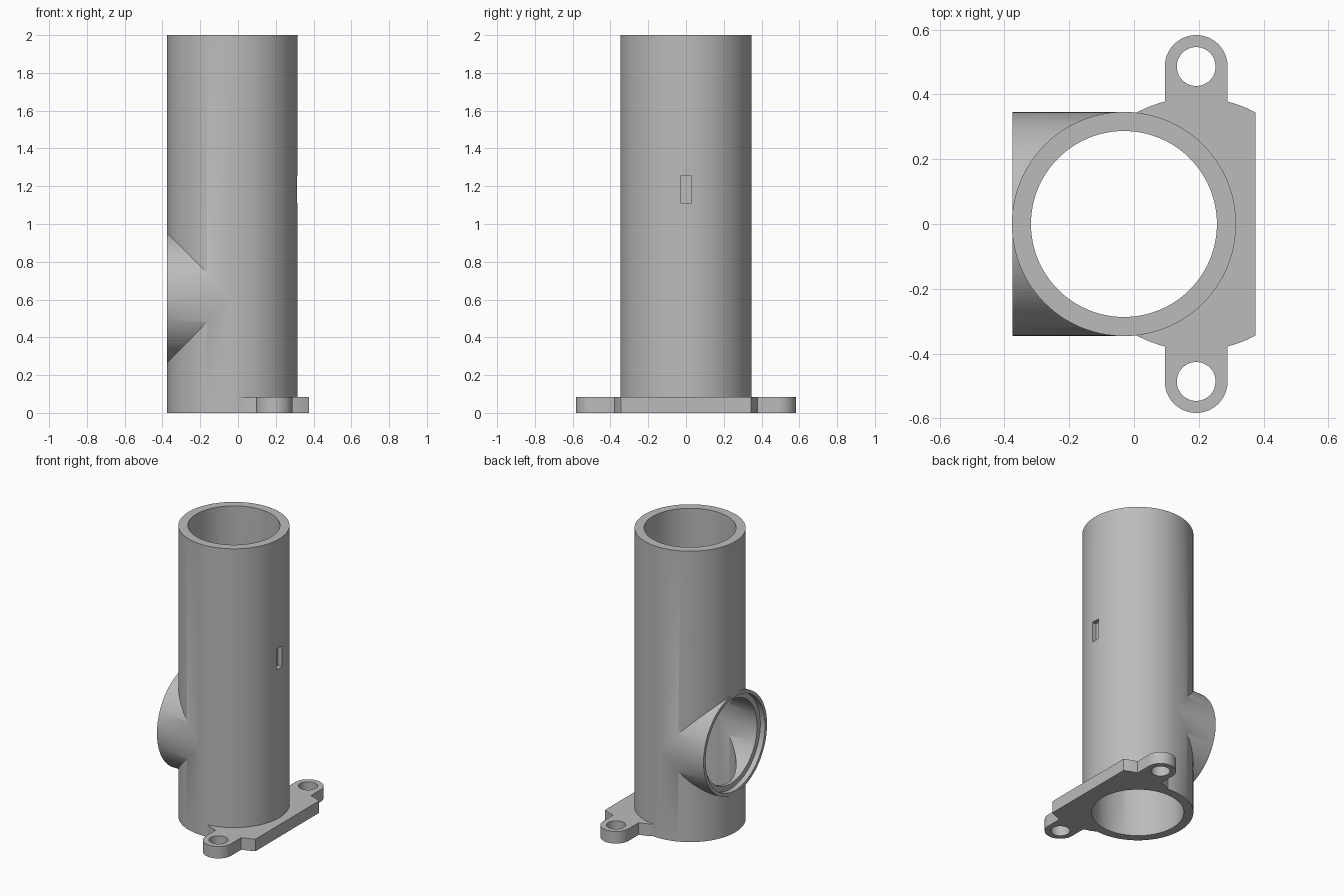
import bpy
import bmesh
from math import pi, sin, cos, acos, asin
from mathutils import Matrix, Vector

if "Cube" in bpy.data.objects:
    bpy.data.objects.remove(bpy.data.objects["Cube"], do_unlink=True)

GREY = (0.5, 0.5, 0.5, 1.0)
mat = bpy.data.materials.new("plain grey")
mat.use_nodes = True
mat.diffuse_color = GREY
mat.node_tree.nodes["Principled BSDF"].inputs["Base Color"].default_value = GREY

TUBE_X, TUBE_R, BORE_R, HEIGHT = -0.031, 0.346, 0.287, 2.0
PORT_Z, PORT_FACE = 0.61, -0.375
LUG_X, LUG_Y, LUG_R, HOLE_R = 0.192, 0.486, 0.097, 0.06
FLANGE_R, FLANGE_EDGE, FLANGE_H = 0.39, 0.375, 0.083


def finish(name, bm):
    bmesh.ops.recalc_face_normals(bm, faces=bm.faces)
    mesh = bpy.data.meshes.new(name)
    bm.to_mesh(mesh)
    bm.free()
    mesh.materials.append(mat)
    obj = bpy.data.objects.new(name, mesh)
    bpy.context.collection.objects.link(obj)
    return obj


def cylinder(name, start, end, radius, segments=128):
    start, end = Vector(start), Vector(end)
    axis = end - start
    turn = axis.to_track_quat("Z", "Y").to_matrix().to_4x4()
    bm = bmesh.new()
    bmesh.ops.create_cone(bm, cap_ends=True, segments=segments, radius1=radius,
                          radius2=radius, depth=axis.length,
                          matrix=Matrix.Translation((start + end) / 2) @ turn)
    return finish(name, bm)


def box(name, centre, size):
    bm = bmesh.new()
    bmesh.ops.create_cube(bm, size=1, matrix=Matrix.Translation(centre)
                          @ Matrix.Diagonal((*size, 1)))
    return finish(name, bm)


def prism(name, outline, height):
    bm = bmesh.new()
    face = bm.faces.new([bm.verts.new((x, y, 0)) for x, y in outline])
    new = bmesh.ops.extrude_face_region(bm, geom=[face])["geom"]
    bmesh.ops.translate(bm, vec=(0, 0, height),
                        verts=[v for v in new if isinstance(v, bmesh.types.BMVert)])
    return finish(name, bm)


def combine(target, tool, operation):
    mod = target.modifiers.new("combine", "BOOLEAN")
    mod.operation, mod.solver, mod.object = operation, "EXACT", tool
    bpy.context.view_layer.objects.active = target
    bpy.ops.object.modifier_apply(modifier=mod.name)
    bpy.data.objects.remove(tool, do_unlink=True)


def arc(cx, cy, r, a, b, n):
    return [(cx + r * cos(a + (b - a) * i / n), cy + r * sin(a + (b - a) * i / n))
            for i in range(n + 1)]


# Flange: clipped disc with a rounded lug at each end
clip = acos((FLANGE_EDGE - LUG_X) / FLANGE_R)
lug = asin(LUG_R / FLANGE_R)
upper = (arc(LUG_X, 0, FLANGE_R, clip, pi / 2 - lug, 8)
         + arc(LUG_X, LUG_Y, LUG_R, 0, pi, 32)
         + arc(LUG_X, 0, FLANGE_R, pi / 2 + lug, pi * 0.75, 16))
flange = prism("flange", upper + [(x, -y) for x, y in reversed(upper)], FLANGE_H)

# Upright tube joined to the side port and flange
body = cylinder("tube_with_side_port", (TUBE_X, 0, 0), (TUBE_X, 0, HEIGHT), TUBE_R)
port = cylinder("side_port", (PORT_FACE, 0, PORT_Z), (TUBE_X, 0, PORT_Z), TUBE_R - 0.001)
combine(body, port, "UNION")
combine(body, flange, "UNION")

# Main bore, port bore and shallow port seat
combine(body, cylinder("bore", (TUBE_X, 0, -0.1), (TUBE_X, 0, HEIGHT + 0.1), BORE_R),
        "DIFFERENCE")
combine(body, cylinder("port_bore", (-0.6, 0, PORT_Z), (TUBE_X, 0, PORT_Z), BORE_R - 0.001),
        "DIFFERENCE")
combine(body, cylinder("port_seat", (-0.6, 0, PORT_Z), (PORT_FACE + 0.035, 0, PORT_Z), 0.322),
        "DIFFERENCE")

# Lug screw holes
for side in (-1, 1):
    y = side * LUG_Y
    combine(body, cylinder("lug_hole", (LUG_X, y, -0.1), (LUG_X, y, 0.2), HOLE_R, 48),
            "DIFFERENCE")

# Small pocket in the tube wall
combine(body, box("pocket", (0.335, 0, 1.182), (0.1, 0.06, 0.142)), "DIFFERENCE")

bpy.ops.object.select_all(action="DESELECT")
body.select_set(True)
bpy.context.view_layer.objects.active = body
bpy.ops.object.shade_smooth_by_angle(angle=pi / 6)
